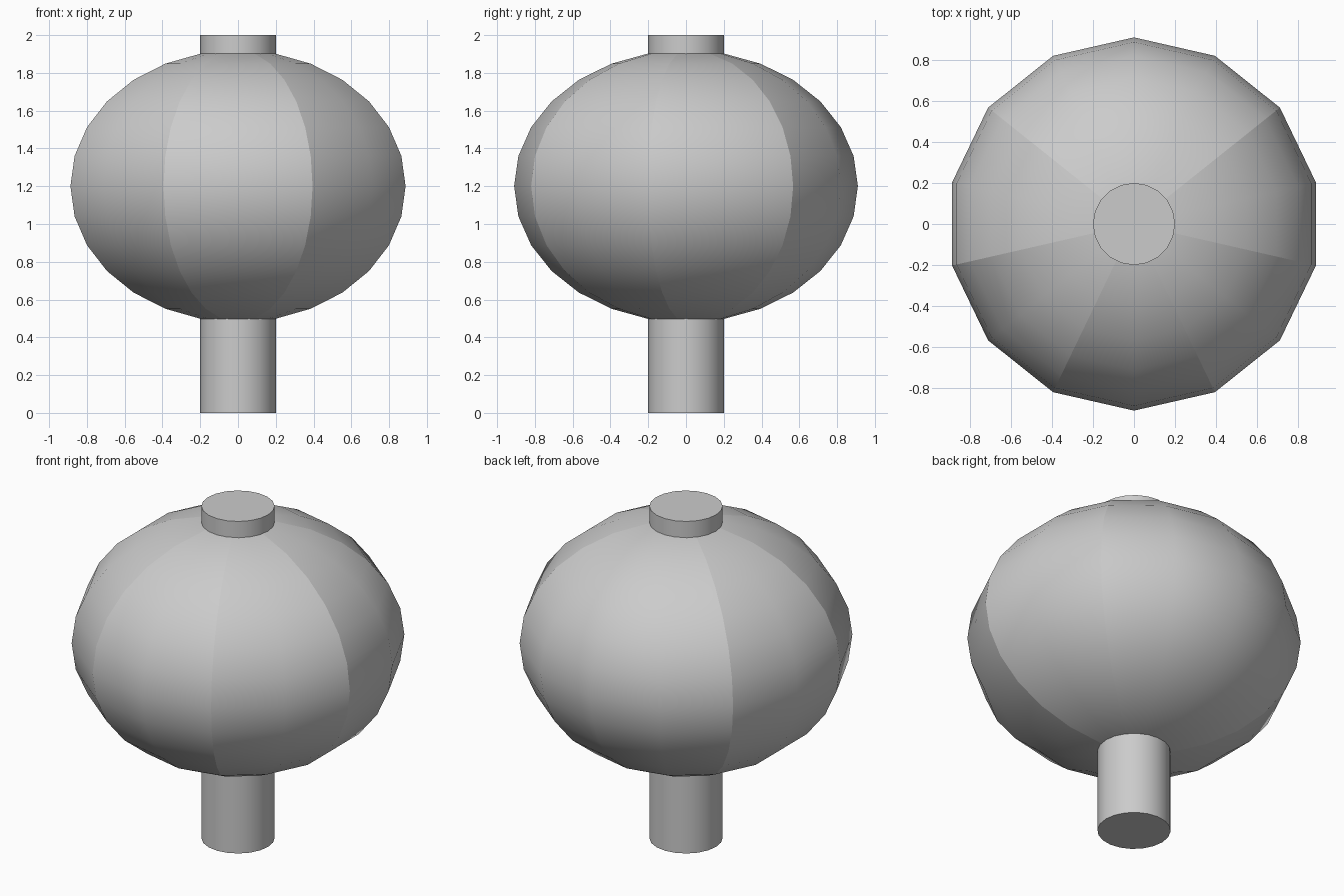
import bpy
from math import atan2, pi

if "Cube" in bpy.data.objects:
    bpy.data.objects.remove(bpy.data.objects["Cube"])

SIDES = 14
RX, RZ, CZ = 0.91, 0.72, 1.2

# Lantern shade: squashed 14-sided sphere
bpy.ops.mesh.primitive_uv_sphere_add(segments=SIDES, ring_count=SIDES, radius=1)
shade = bpy.context.object
shade.name = "lantern_shade"
for v in shade.data.vertices:
    v.co = (v.co.x * RX, v.co.y * RX, v.co.z * RZ + CZ)
bpy.ops.object.shade_smooth()

# Seven smooth panels, with a sharp rib on every second meridian
step = 2 * pi / SIDES


def meridian(co):
    return round(atan2(co.y, co.x) / step) % SIDES


# Odd-numbered meridians are ribs
for e in shade.data.edges:
    a, b = (shade.data.vertices[i].co for i in e.vertices)
    if a.xy.length < 0.01:
        a = b
    if b.xy.length < 0.01:
        b = a
    if meridian(a) == meridian(b) and meridian(a) % 2 == 1:
        e.use_edge_sharp = True

# Central post running through the shade
bpy.ops.mesh.primitive_cylinder_add(vertices=20, radius=0.2, depth=2, location=(0, 0, 1))
bpy.context.object.name = "central_post"
bpy.ops.object.shade_smooth_by_angle()
